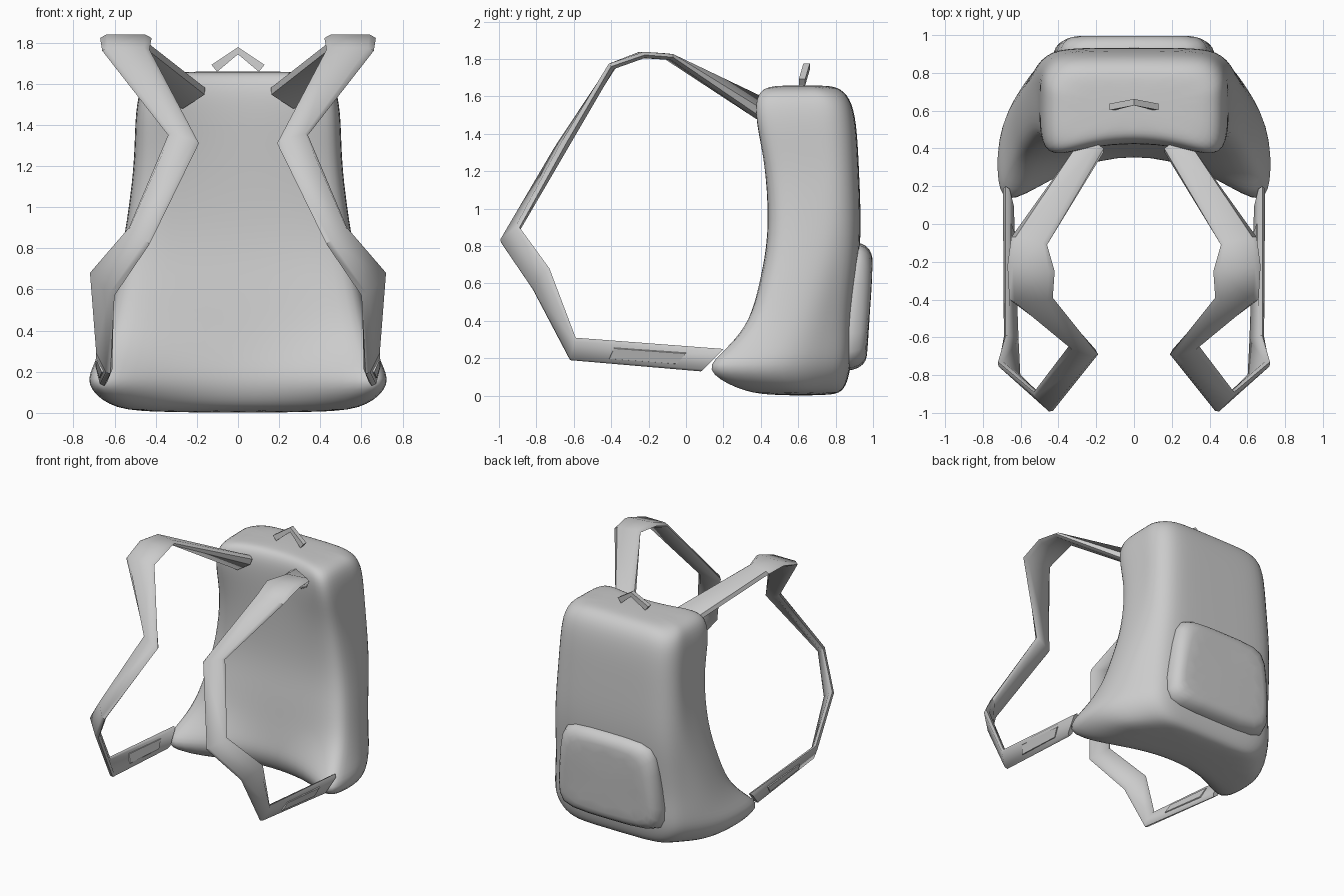
import bpy, bmesh
from mathutils import Vector

if "Cube" in bpy.data.objects:
    bpy.data.objects.remove(bpy.data.objects["Cube"], do_unlink=True)

# One plain grey cloth
grey = bpy.data.materials.new("grey_fabric")
grey.use_nodes = True
grey.diffuse_color = (0.6, 0.6, 0.6, 1)
grey.node_tree.nodes["Principled BSDF"].inputs["Base Color"].default_value = (0.6, 0.6, 0.6, 1)


def loft(name, rings, subdiv=0, angle=0.9):
    """Skin closed rings of points, cap both ends and shade smooth."""
    bm = bmesh.new()
    rows = [[bm.verts.new(p) for p in ring] for ring in rings]
    n = len(rows[0])
    for a, b in zip(rows, rows[1:]):
        for i in range(n):
            j = (i + 1) % n
            bm.faces.new((a[i], a[j], b[j], b[i]))
    bm.faces.new(rows[0][::-1])
    bm.faces.new(rows[-1])
    bmesh.ops.recalc_face_normals(bm, faces=bm.faces)
    mesh = bpy.data.meshes.new(name)
    bm.to_mesh(mesh)
    bm.free()
    obj = bpy.data.objects.new(name, mesh)
    bpy.context.collection.objects.link(obj)
    mesh.materials.append(grey)
    if subdiv:
        mod = obj.modifiers.new("round", "SUBSURF")
        mod.levels = mod.render_levels = subdiv
        mesh.shade_smooth()
    else:
        bpy.ops.object.select_all(action="DESELECT")
        obj.select_set(True)
        bpy.context.view_layer.objects.active = obj
        bpy.ops.object.shade_smooth_by_angle(angle=angle)


def mirrored(half):
    """Complete a half outline whose first and last points lie on x = 0."""
    return half + [(-x, y, z) for x, y, z in half[-2:0:-1]]


# Main bag: height, side width, back width, front corner, front middle, back
def bag_ring(z, w, wb, fc, fm, b):
    return mirrored([(0, fm, z), (0.5 * w, fm + 0.3 * (fc - fm), z),
                     (0.92 * w, fc, z), (w * 1.01, fc + 0.1, z),
                     (w, (fc + b) / 2 + 0.05, z), (wb + 0.02, b - 0.1, z),
                     (wb - 0.06, b, z), (0.5 * wb, b + 0.01, z), (0, b + 0.01, z)])


levels = [(0.0, 0.46, 0.36, 0.42, 0.48, 0.78), (0.03, 0.63, 0.47, 0.24, 0.41, 0.84),
          (0.14, 0.75, 0.54, 0.03, 0.38, 0.87), (0.25, 0.69, 0.54, 0.18, 0.38, 0.88),
          (0.40, 0.64, 0.53, 0.32, 0.39, 0.88), (0.60, 0.60, 0.52, 0.38, 0.41, 0.90),
          (0.85, 0.55, 0.51, 0.44, 0.45, 0.93), (1.20, 0.50, 0.49, 0.42, 0.44, 0.915),
          (1.42, 0.50, 0.48, 0.36, 0.43, 0.905), (1.57, 0.48, 0.47, 0.34, 0.43, 0.88),
          (1.645, 0.43, 0.42, 0.38, 0.46, 0.82), (1.66, 0.3, 0.3, 0.48, 0.51, 0.74)]
loft("bag_body", [bag_ring(*lv) for lv in levels], 2)


# Back pocket: stacked rounded outlines, growing out from the bag
def pocket_ring(inset, y_low, y_high):
    low, high, top, bottom = 0.45 - inset, 0.40 - inset, 0.82 - inset, 0.13 + inset
    return mirrored([(0, y_high, top), (high - 0.08, y_high, top), (high, y_high, top - 0.07),
                     ((low + high) / 2, (y_low + y_high) / 2, 0.45), (low, y_low, bottom + 0.07),
                     (low - 0.08, y_low, bottom), (0, y_low, bottom)])


loft("back_pocket", [pocket_ring(0, 0.80, 0.84), pocket_ring(0, 0.85, 0.92),
                     pocket_ring(0.015, 0.93, 0.965), pocket_ring(0.06, 0.965, 0.995),
                     pocket_ring(0.1, 0.97, 1.0)], 1)


# Straps: inner edge, outer edge and half thickness at each station
def strap_rings(stations, hand):
    mids = [(Vector(a) + Vector(b)) / 2 for a, b, _ in stations]
    rings = []
    for i, (a, b, thick) in enumerate(stations):
        a, b = Vector(a), Vector(b)
        along = mids[min(i + 1, len(mids) - 1)] - mids[max(i - 1, 0)]
        out = along.cross(b - a).normalized() * thick
        ring = [a, a.lerp(b, 0.12) + out, a.lerp(b, 0.88) + out,
                b, a.lerp(b, 0.88) - out, a.lerp(b, 0.12) - out]
        rings.append([(hand * p.x, p.y, p.z) for p in ring])
    return rings


def patch_stations(i, t0, t1):
    """Short narrower stretch of strap between stations i and i + 1."""
    (a0, b0, h0), (a1, b1, h1) = strap[i], strap[i + 1]
    result = []
    for t in (t0, t1):
        a, b = Vector(a0).lerp(Vector(a1), t), Vector(b0).lerp(Vector(b1), t)
        result.append((a.lerp(b, 0.2), a.lerp(b, 0.8), h0 + (h1 - h0) * t + 0.004))
    return result


strap = [((0.16, 0.40, 1.58), (0.30, 0.40, 1.49), 0.035),
         ((0.46, -0.11, 1.815), (0.65, -0.07, 1.81), 0.017),
         ((0.42, -0.25, 1.822), (0.67, -0.22, 1.822), 0.017),
         ((0.43, -0.39, 1.765), (0.66, -0.40, 1.76), 0.02),
         ((0.19, -0.69, 1.31), (0.34, -0.64, 1.35), 0.024),
         ((0.43, -0.99, 0.82), (0.53, -0.89, 0.90), 0.018),
         ((0.60, -0.82, 0.57), (0.72, -0.73, 0.68), 0.018),
         ((0.62, -0.62, 0.19), (0.68, -0.59, 0.31), 0.018),
         ((0.65, 0.08, 0.13), (0.68, 0.20, 0.25), 0.018)]
for hand, side in ((1, "left"), (-1, "right")):
    loft(side + "_shoulder_strap", strap_rings(strap, hand))
    loft(side + "_lower_patch", strap_rings(patch_stations(7, 0.28, 0.78), hand))


# Carry handle: square bar bent in the middle
def bar_ring(x, y, z, lean, r=0.017):
    return [(x + s * lean * r, y + d * r, z + s * r)
            for s, d in ((-1, -1), (1, -1), (1, 1), (-1, 1))]


loft("carry_handle", [bar_ring(-0.115, 0.62, 1.675, -0.8), bar_ring(0, 0.645, 1.76, 0),
                      bar_ring(0.115, 0.62, 1.675, 0.8)], angle=0.5)
